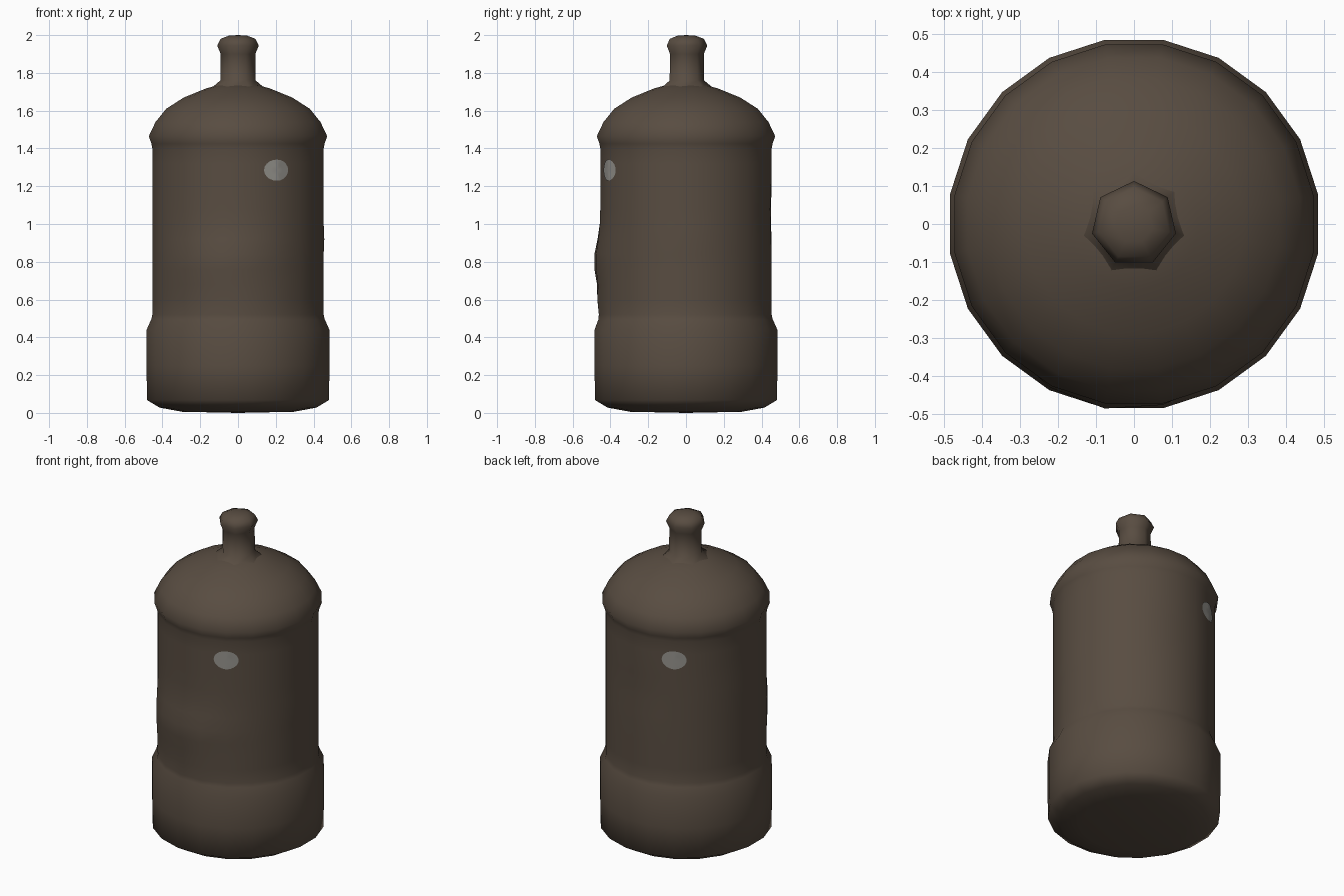
import bpy, bmesh, math
from math import sin, cos, pi, radians, exp

if "Cube" in bpy.data.objects:
    bpy.data.objects.remove(bpy.data.objects["Cube"])


def material(name, rgb):
    m = bpy.data.materials.new(name)
    m.diffuse_color = (*rgb, 1)
    m.use_nodes = True
    m.node_tree.nodes["Principled BSDF"].inputs["Base Color"].default_value = m.diffuse_color
    return m


BROWN = material("dark brown", (0.098, 0.073, 0.053))
GREY = material("warm grey", (0.30, 0.29, 0.265))
SIDES = 20


def finish(name, bm, mat):
    bmesh.ops.recalc_face_normals(bm, faces=bm.faces)
    for f in bm.faces:
        f.smooth = True
    me = bpy.data.meshes.new(name)
    bm.to_mesh(me)
    bm.free()
    me.materials.append(mat)
    ob = bpy.data.objects.new(name, me)
    bpy.context.collection.objects.link(ob)
    return ob


def lathe(name, profile, sides, start, mat, bump=None):
    """Revolve (radius, z) points; bump(angle, z) adds to the radius."""
    bm = bmesh.new()
    rings = []
    for r, z in profile:
        if r == 0:
            rings.append([bm.verts.new((0, 0, z))] * sides)
            continue
        ring = []
        for i in range(sides):
            a = start + 2 * pi * i / sides
            q = r + (bump(a, z) if bump else 0)
            ring.append(bm.verts.new((q * cos(a), q * sin(a), z)))
        rings.append(ring)
    for lo, hi in zip(rings, rings[1:]):
        for i in range(sides):
            j = (i + 1) % sides
            vs = list(dict.fromkeys((lo[i], lo[j], hi[j], hi[i])))
            bm.faces.new(vs)
    return finish(name, bm, mat)


def wrap(d):
    return (d + pi) % (2 * pi) - pi


def dents(a, z):
    """Soft irregularities: front swelling plus small side dents."""
    total = 0
    for ang, h, wa, wz, amt in ((-100, 0.80, 32, 0.13, 0.035),
                                (-90, 0.58, 30, 0.08, 0.015),
                                (88, 1.05, 9, 0.13, -0.015),
                                (0, 0.93, 9, 0.04, 0.010),
                                (162, 1.2, 8, 0.12, -0.012)):
        d = wrap(a - radians(ang)) / radians(wa)
        total += amt * exp(-d * d - ((z - h) / wz) ** 2)
    return total if 0.46 < z < 1.4 else 0


# Bottle body: foot, straight barrel, lipped shoulder dome
R = 0.459
barrel = [(R, 0.52 + 0.08 * i) for i in range(12)]
body = ([(0, 0.0), (0.30, 0.006), (0.42, 0.028), (0.488, 0.068), (0.49, 0.25),
         (0.49, 0.44), (0.465, 0.495)] + barrel +
        [(0.464, 1.425), (0.478, 1.465), (0.442, 1.54), (0.385, 1.61),
         (0.29, 1.67), (0.17, 1.718), (0.09, 1.74), (0, 1.74)])
lathe("bottle_body", body, SIDES, radians(9), BROWN, dents)

# Seven-sided neck with collar and rounded cap
neck = [(0.15, 1.715), (0.096, 1.76), (0.094, 1.90), (0.113, 1.945),
        (0.095, 1.98), (0.05, 1.997), (0, 2.0)]
lathe("neck_and_cap", neck, 7, pi / 2, BROWN)


# Oval spots that follow the faceted barrel, one on each side
def surface_radius(a):
    step = 2 * pi / SIDES
    d = (a - radians(9)) % step - step / 2
    return R * cos(step / 2) / cos(d)


def spot(name, centre):
    bm = bmesh.new()

    def point(u, v):
        a = centre + u / R
        r = surface_radius(a) + 0.004
        return bm.verts.new((r * cos(a), r * sin(a), 1.285 + v))

    n = 20
    mid = point(0, 0)
    rings = [[point(0.072 * k * cos(2 * pi * i / n), 0.056 * k * sin(2 * pi * i / n))
              for i in range(n)] for k in (0.5, 1)]
    for i in range(n):
        j = (i + 1) % n
        bm.faces.new((mid, rings[0][i], rings[0][j]))
        bm.faces.new((rings[0][i], rings[1][i], rings[1][j], rings[0][j]))
    # outward direction is known, so orient explicitly after recalculation
    ob = finish(name, bm, GREY)
    p = ob.data.polygons[0]
    if p.normal.x * cos(centre) + p.normal.y * sin(centre) < 0:
        ob.data.flip_normals()


spot("front_spot", radians(-63.5))
spot("back_spot", radians(116.5))
